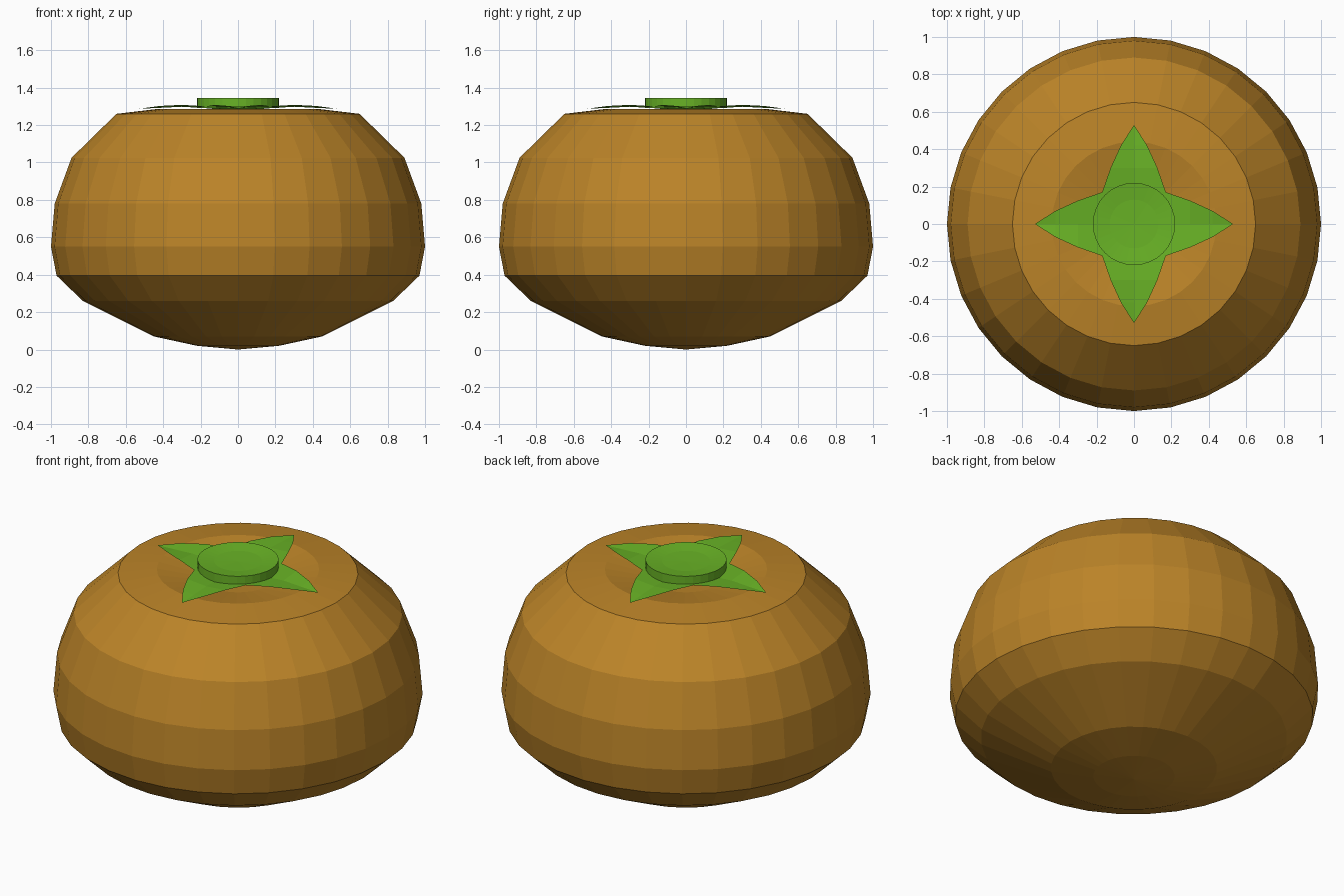
import bpy, math

if "Cube" in bpy.data.objects:
    bpy.data.objects.remove(bpy.data.objects["Cube"])

def material(name, rgb):
    m = bpy.data.materials.new(name)
    m.diffuse_color = (*rgb, 1)
    m.use_nodes = True
    m.node_tree.nodes["Principled BSDF"].inputs["Base Color"].default_value = m.diffuse_color
    return m

ORANGE = material("persimmon orange", (0.50, 0.23, 0.021))
GREEN = material("leaf green", (0.14, 0.45, 0.019))

def add(name, verts, faces, mat):
    me = bpy.data.meshes.new(name)
    me.from_pydata(verts, [], faces)
    me.materials.append(mat)
    ob = bpy.data.objects.new(name, me)
    bpy.context.collection.objects.link(ob)
    return ob

def lathe(name, profile, mat, n=32):
    """Revolve (radius, z) points; first and last are poles on the axis."""
    verts = [(0, 0, profile[0][1])]
    rings = profile[1:-1]
    for r, z in rings:
        verts += [(r * math.cos(2 * math.pi * i / n), r * math.sin(2 * math.pi * i / n), z)
                  for i in range(n)]
    top = len(verts)
    verts.append((0, 0, profile[-1][1]))
    last = top - n
    faces = []
    for i in range(n):
        j = (i + 1) % n
        faces.append((0, 1 + j, 1 + i))
        for k in range(len(rings) - 1):
            a = 1 + k * n
            faces.append((a + i, a + j, a + n + j, a + n + i))
        faces.append((last + i, last + j, top))
    return add(name, verts, faces, mat)

# Fruit body with a shallow dip at the top
lathe("fruit", [(0, 0), (0.22, 0.02), (0.45, 0.07), (0.83, 0.26), (0.97, 0.395),
                (1, 0.55), (0.98, 0.78), (0.89, 1.025), (0.65, 1.26), (0.44, 1.285),
                (0.2, 1.24), (0, 1.23)], ORANGE)

# Round cap in the middle of the leaves
lathe("cap", [(0, 1.29), (0.22, 1.29), (0.22, 1.345), (0.13, 1.335), (0, 1.332)], GREEN)

# Four thin pointed leaves, each a strip of (distance, half width, height)
LEAF = [(0.17, 0.17, 1.30), (0.30, 0.125, 1.308), (0.42, 0.07, 1.302)]
for q in range(4):
    c, s = round(math.cos(q * math.pi / 2)), round(math.sin(q * math.pi / 2))
    pts = [(0, 0, 1.275)]
    for d, w, z in LEAF:
        pts += [(d, -w, z), (d, 0, z - 0.01), (d, w, z)]
    pts.append((0.53, 0, 1.287))
    faces = [(0, 1, 2), (0, 2, 3)]
    for k in (1, 4):
        faces += [(k, k + 3, k + 4, k + 1), (k + 1, k + 4, k + 5, k + 2)]
    faces += [(7, 10, 8), (8, 10, 9)]
    add(f"leaf_{q + 1}", [(c * x - s * y, s * x + c * y, z) for x, y, z in pts], faces, GREEN)
